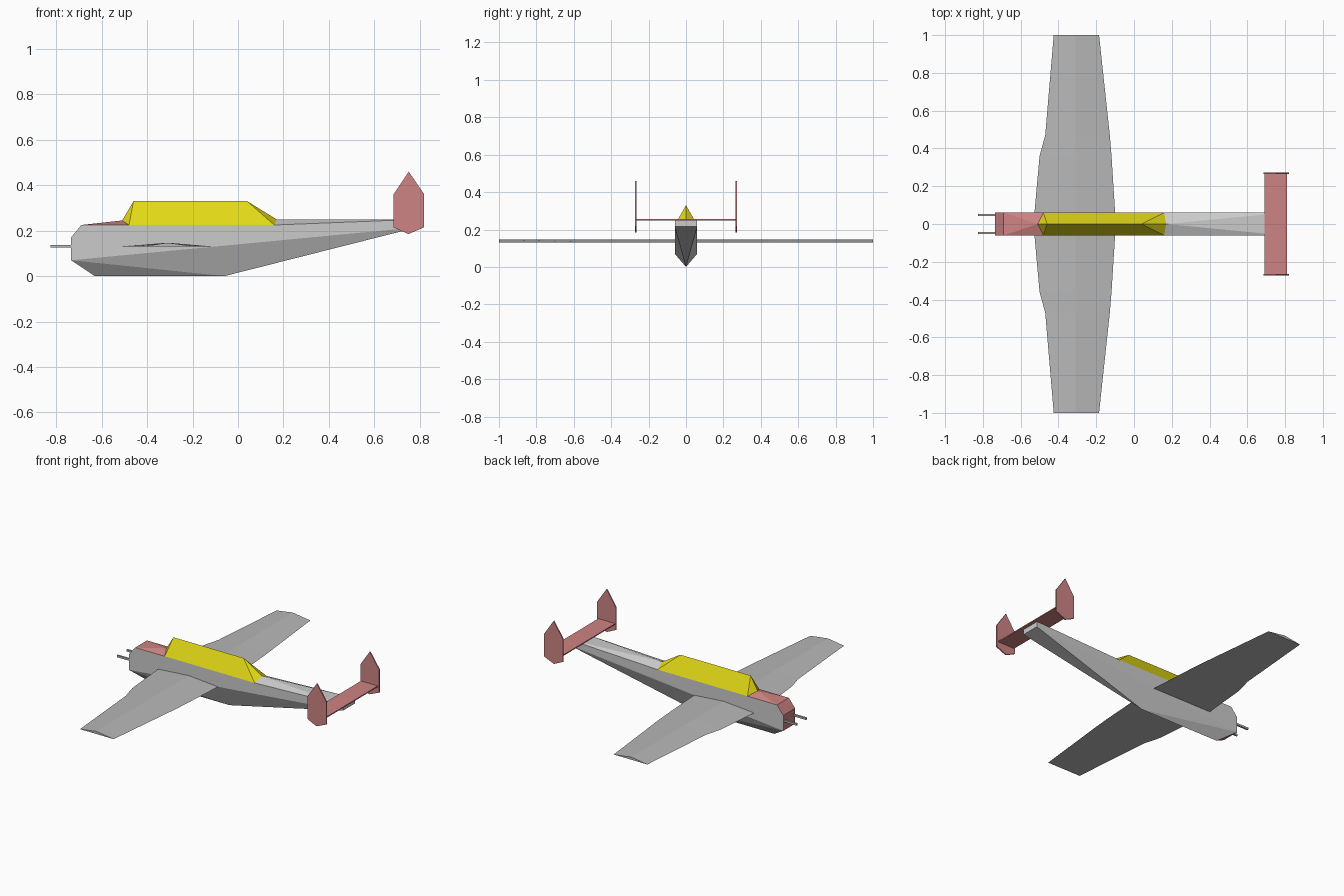
import bpy, bmesh
from mathutils import Vector

cube = bpy.data.objects.get("Cube")
if cube:
    bpy.data.objects.remove(cube)


def material(name, rgb):
    m = bpy.data.materials.new(name)
    m.use_nodes = True
    m.diffuse_color = (*rgb, 1)
    bsdf = next(n for n in m.node_tree.nodes if n.type == 'BSDF_PRINCIPLED')
    bsdf.inputs["Base Color"].default_value = (*rgb, 1)
    return m


LIGHT = material("light grey", (.60, .60, .60))
GREY = material("wing grey", (.48, .48, .48))
RED = material("dusty red", (.62, .23, .23))
YELLOW = material("canopy yellow", (.76, .69, .008))


def finish(name, bm, *mats, rule=None):
    bmesh.ops.remove_doubles(bm, verts=bm.verts[:], dist=1e-5)
    bmesh.ops.recalc_face_normals(bm, faces=bm.faces[:])
    if rule:
        for f in bm.faces:
            f.material_index = rule(f)
    mesh = bpy.data.meshes.new(name)
    bm.to_mesh(mesh)
    bm.free()
    for m in mats:
        mesh.materials.append(m)
    ob = bpy.data.objects.new(name, mesh)
    bpy.context.collection.objects.link(ob)
    return ob


def symmetric(name, points, faces, *mats, rule=None):
    """Build one half from named points and mirror it across y = 0."""
    bm = bmesh.new()
    for side in (1, -1):
        v = {k: bm.verts.new((x, y * side, z)) for k, (x, y, z) in points.items()}
        for f in faces.split():
            bm.faces.new([v[k] for k in f])
    return finish(name, bm, *mats, rule=rule)


def box(name, center, size, mat):
    bm = bmesh.new()
    bmesh.ops.create_cube(bm, size=1)
    for v in bm.verts:
        v.co = Vector(a * s + c for a, s, c in zip(v.co, size, center))
    return finish(name, bm, mat)


# Fuselage: slab sides, V-shaped belly, red nose faces
W = .06
symmetric("fuselage", {
    'a': (-.735, W, .07), 'b': (-.735, W, .17), 'c': (-.69, W, .225),
    'd': (.16, W, .225), 'e': (.79, W, .25), 'f': (.79, W, .215),
    'g': (-.63, 0, 0), 'h': (-.06, 0, 0), 'i': (-.735, 0, .07),
    'j': (-.735, 0, .17), 'k': (-.69, 0, .225), 'q': (.16, 0, .225),
    'l': (.17, 0, .25), 'm': (.79, 0, .25), 'n': (.79, 0, .215),
}, "abcdef agh ahf hfn abji bckj cdqk dlq del lem efnm agi",
    LIGHT, RED, rule=lambda f: int(f.normal.x < -.4))

# Raised cowl ahead of the canopy
symmetric("nose_cowl", {
    'a': (-.69, W, .225), 'b': (-.69, 0, .225), 'c': (-.51, 0, .245),
    'd': (-.48, W, .225), 'e': (-.48, 0, .225),
}, "abc acd cde adeb", RED)

# Ridged canopy
symmetric("canopy", {
    'a': (-.51, 0, .245), 'b': (-.48, W, .225), 'c': (-.46, 0, .33),
    'd': (.04, 0, .33), 'e': (.16, W, .225), 'f': (.17, 0, .25),
    'g': (-.48, 0, .225), 'h': (.16, 0, .225),
}, "abc bedc def abg behg efh", YELLOW)

# Wing: triangular section lofted through span stations
half = [(.06, -.527, -.1), (.36, -.5, -.119), (.47, -.47, -.128), (1, -.425, -.185)]
stations = [(-y, le, te) for y, le, te in reversed(half)] + half
bm = bmesh.new()
rings = [[bm.verts.new(p) for p in ((le, y, .13), (-.31, y, .147), (te, y, .13))]
         for y, le, te in stations]
for r, s in zip(rings, rings[1:]):
    for i in range(3):
        j = (i + 1) % 3
        bm.faces.new((r[i], r[j], s[j], s[i]))
bm.faces.new(rings[0])
bm.faces.new(rings[-1])
finish("wing", bm, GREY)

# Tailplane, twin fins and nose guns
box("tailplane", (.75, 0, .252), (.12, .53, .007), RED)
outline = [(.685, .215), (.75, .185), (.82, .215), (.82, .36), (.752, .46), (.685, .36)]
for side, sign in (("left", 1), ("right", -1)):
    bm = bmesh.new()
    base = bm.faces.new([bm.verts.new((x, sign * .265, z)) for x, z in outline])
    ext = bmesh.ops.extrude_face_region(bm, geom=[base], use_keep_orig=True)
    bmesh.ops.translate(bm, vec=(0, sign * .008, 0),
                        verts=[g for g in ext["geom"] if isinstance(g, bmesh.types.BMVert)])
    finish("fin_" + side, bm, RED)
    box("gun_" + side, (-.775, sign * .048, .131), (.1, .012, .012), GREY)
